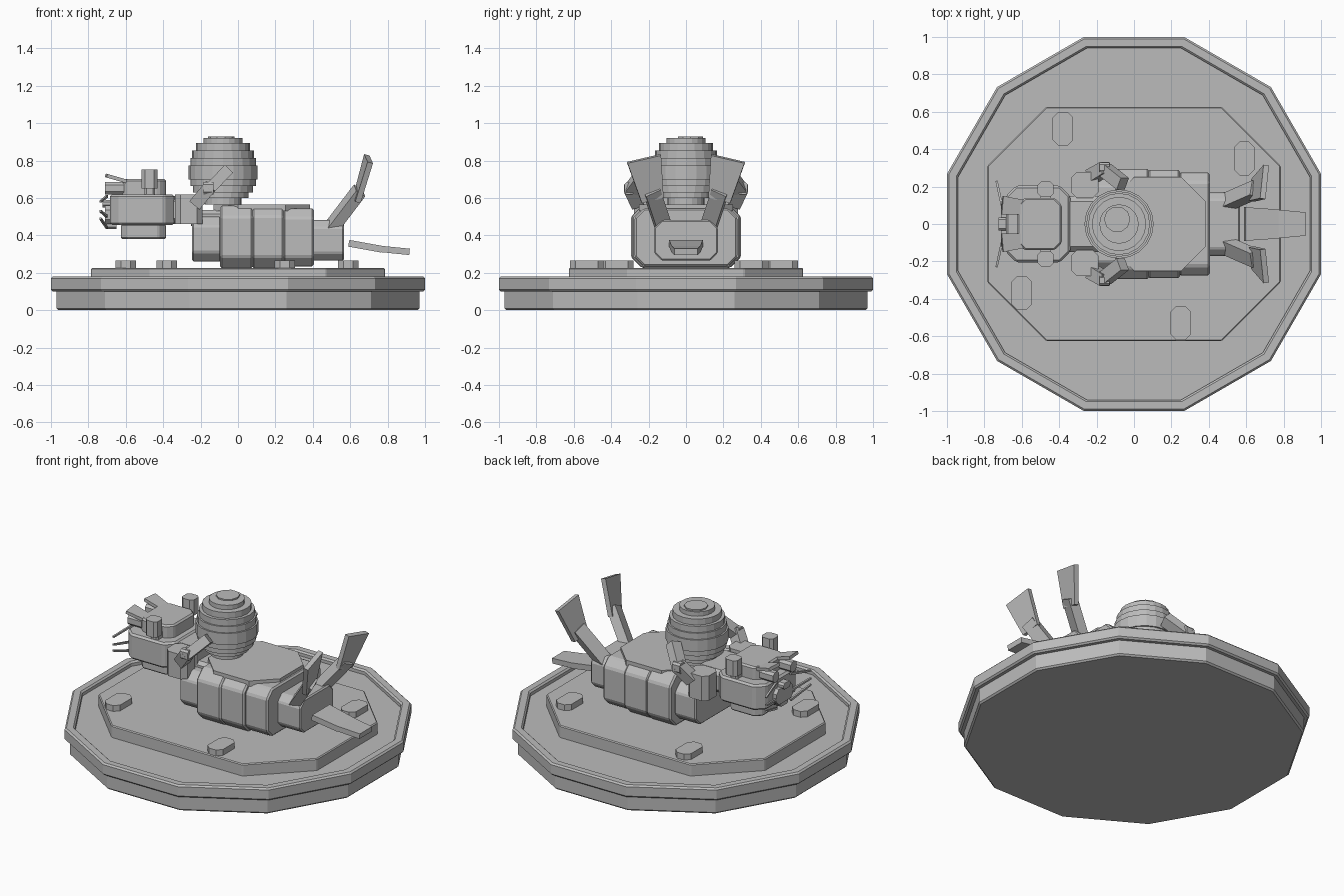
import bpy, bmesh, math
from mathutils import Vector, Matrix

old = bpy.data.objects.get("Cube")
if old:
    bpy.data.objects.remove(old, do_unlink=True)

GREY = (0.5, 0.5, 0.5, 1)
clay = bpy.data.materials.new("clay_grey")
clay.use_nodes = True
clay.diffuse_color = GREY
clay.node_tree.nodes["Principled BSDF"].inputs["Base Color"].default_value = GREY


def finish(name, bm):
    bmesh.ops.recalc_face_normals(bm, faces=bm.faces)
    mesh = bpy.data.meshes.new(name)
    bm.to_mesh(mesh)
    bm.free()
    mesh.materials.append(clay)
    ob = bpy.data.objects.new(name, mesh)
    bpy.context.collection.objects.link(ob)
    return ob


def bevel_all(bm, width):
    if width:
        bmesh.ops.bevel(bm, geom=bm.edges[:], offset=width, segments=1,
                        affect='EDGES', profile=0.5)


def prism(name, axis, lo, hi, cut, soft=0.0):
    """Box between two corners whose four edges along one axis are cut by 45 degrees."""
    lo, hi = Vector(lo), Vector(hi)
    bm = bmesh.new()
    size, mid = hi - lo, (hi + lo) / 2
    bmesh.ops.create_cube(bm, size=1, matrix=Matrix.Translation(mid) @ Matrix.Diagonal((*size, 1)))
    along = [e for e in bm.edges if abs((e.verts[0].co - e.verts[1].co)[axis]) > 1e-5]
    bmesh.ops.bevel(bm, geom=along, offset=cut, segments=1, affect='EDGES', profile=0.5)
    bevel_all(bm, soft)
    return finish(name, bm)


def bar(name, start, end, w0, w1, thick, side=(0, 1, 0)):
    """Straight flat bar from start to end; its width runs along side and may taper."""
    start, end = Vector(start), Vector(end)
    d = (end - start).normalized()
    s = Vector(side)
    s = (s - d * s.dot(d)).normalized()
    n = d.cross(s) * thick / 2
    bm = bmesh.new()
    rings = [[bm.verts.new(p + s * w * a + n * b)
              for a, b in ((-.5, -1), (.5, -1), (.5, 1), (-.5, 1))]
             for p, w in ((start, w0), (end, w1))]
    for i in range(4):
        j = (i + 1) % 4
        bm.faces.new((rings[0][i], rings[0][j], rings[1][j], rings[1][i]))
    for ring in rings:
        bm.faces.new(ring)
    return finish(name, bm)


def lathe(name, profile, sides, turn=0.0, centre=(0, 0)):
    """Closed faceted solid spun from (radius, z) points."""
    bm = bmesh.new()
    rings = []
    for r, z in profile:
        angles = [turn + math.tau * i / sides for i in range(sides)]
        rings.append([bm.verts.new((centre[0] + r * math.cos(a), centre[1] + r * math.sin(a), z))
                      for a in angles])
    for low, high in zip(rings, rings[1:]):
        for i in range(sides):
            j = (i + 1) % sides
            bm.faces.new((low[i], low[j], high[j], high[i]))
    bm.faces.new(rings[0])
    bm.faces.new(rings[-1])
    return finish(name, bm)


# Twelve-sided base with a raised rim
k = 1 / math.cos(math.pi / 12)
rim = [(.96, 0), (.97, .01), (.97, .1), (.99, .1), (1, .11), (1, .17),
       (.99, .18), (.95, .18), (.94, .17), (.94, .15)]
lathe("base_dish", [(r * k, z) for r, z in rim], 12, math.pi / 12)

# Octagonal platform and loose pads
prism("platform", 2, (-.785, -.625, .14), (.785, .625, .227), .315, .006)
for i, (x, y) in enumerate(((-.38, .51), (.59, .35), (-.6, -.37), (.25, -.53))):
    prism(f"pad_{i + 1}", 2, (x - .055, y - .09, .22), (x + .055, y + .09, .265), .03)

# Body blocks along the length
prism("chest", 0, (-.245, -.25, .26), (-.09, .25, .5), .05, .008)
prism("ribs", 0, (-.095, -.295, .225), (.08, .295, .56), .06, .01)
prism("waist", 0, (.075, -.29, .225), (.245, .29, .562), .06, .01)
prism("rump", 0, (.24, -.275, .235), (.405, .275, .545), .05, .01)
prism("hips", 0, (.39, -.17, .265), (.567, .17, .482), .04, .008)
prism("belly_plate", 2, (-.13, -.25, .53), (.385, .25, .566), .13)
prism("neck", 0, (-.35, -.15, .46), (-.19, .15, .61), .03)
prism("throat", 0, (-.25, -.15, .45), (-.08, .15, .535), .02)

# Head in three stacked layers
prism("head", 2, (-.685, -.205, .455), (-.34, .205, .62), .055, .012)
prism("head_crown", 2, (-.625, -.14, .61), (-.385, .14, .702), .04, .01)
prism("jaw", 2, (-.625, -.14, .38), (-.385, .14, .46), .04, .008)
prism("muzzle", 0, (-.71, -.085, .46), (-.66, .085, .56), .025)
prism("nose", 0, (-.725, -.035, .55), (-.64, .035, .59), .012)
prism("chin", 0, (-.705, -.04, .435), (-.65, .04, .475), .01)

# Mirrored parts
for s, side in ((1, "back"), (-1, "front")):
    def m(x, y, z):
        return (x, s * y, z)

    def pair(name, axis, x, y, z, cut):
        ys = sorted((s * y[0], s * y[1]))
        prism(f"{side}_{name}", axis, (x[0], ys[0], z[0]), (x[1], ys[1], z[1]), cut)

    pair("ear", 2, (-.515, -.43), (.145, .227), (.65, .752), .018)
    pair("ear_root", 2, (-.5, -.445), (.13, .19), (.6, .66), .01)
    pair("shoulder", 2, (-.337, -.19), (.14, .277), (.46, .62), .03)
    pair("eye", 0, (-.71, -.61), (.06, .12), (.62, .685), .015)
    pair("paw", 0, (-.185, -.13), (.275, .33), (.62, .685), .012)
    bar(f"{side}_brow", m(-.705, .1, .72), m(-.6, .09, .69), .1, .08, .02)
    for i, (z, rise) in enumerate(((.58, -.03), (.53, .03), (.49, .05))):
        bar(f"{side}_whisker_{i + 1}", m(-.7, .07, z - rise), m(-.735, .23, z), .014, .01, .012, (0, 0, 1))
    # Arms reaching up around the ball
    bar(f"{side}_upper_arm", m(-.225, .255, .57), m(-.15, .3, .66), .07, .065, .07)
    bar(f"{side}_forearm", m(-.155, .29, .645), m(-.06, .215, .745), .07, .07, .06)
    # Raised legs with flared flippers
    bar(f"{side}_leg", m(.49, .115, .43), m(.65, .185, .64), .085, .085, .06, m(.25, 1, -.3))
    bar(f"{side}_flipper", m(.635, .18, .59), m(.698, .225, .81), .12, .185, .03, m(.1, 1, -.25))

# Ball made of stepped drums
steps = ((.1, .565, .60), (.135, .60, .63), (.16, .63, .665), (.175, .665, .70),
         (.185, .70, .775), (.175, .775, .815), (.165, .815, .855),
         (.145, .855, .893), (.105, .893, .921))
outline = [(r, z) for r, low, high in steps for z in (low, high)]
lathe("ball", outline, 20, 0, (-.08, 0))
lathe("ball_cap", [(.07, .91), (.07, .93)], 10, 0, (-.09, .025))

# Flat tail in two bending segments
bar("tail_root", (.592, 0, .358), (.77, 0, .326), .18, .155, .036)
bar("tail_tip", (.76, 0, .328), (.917, 0, .312), .155, .125, .034)
